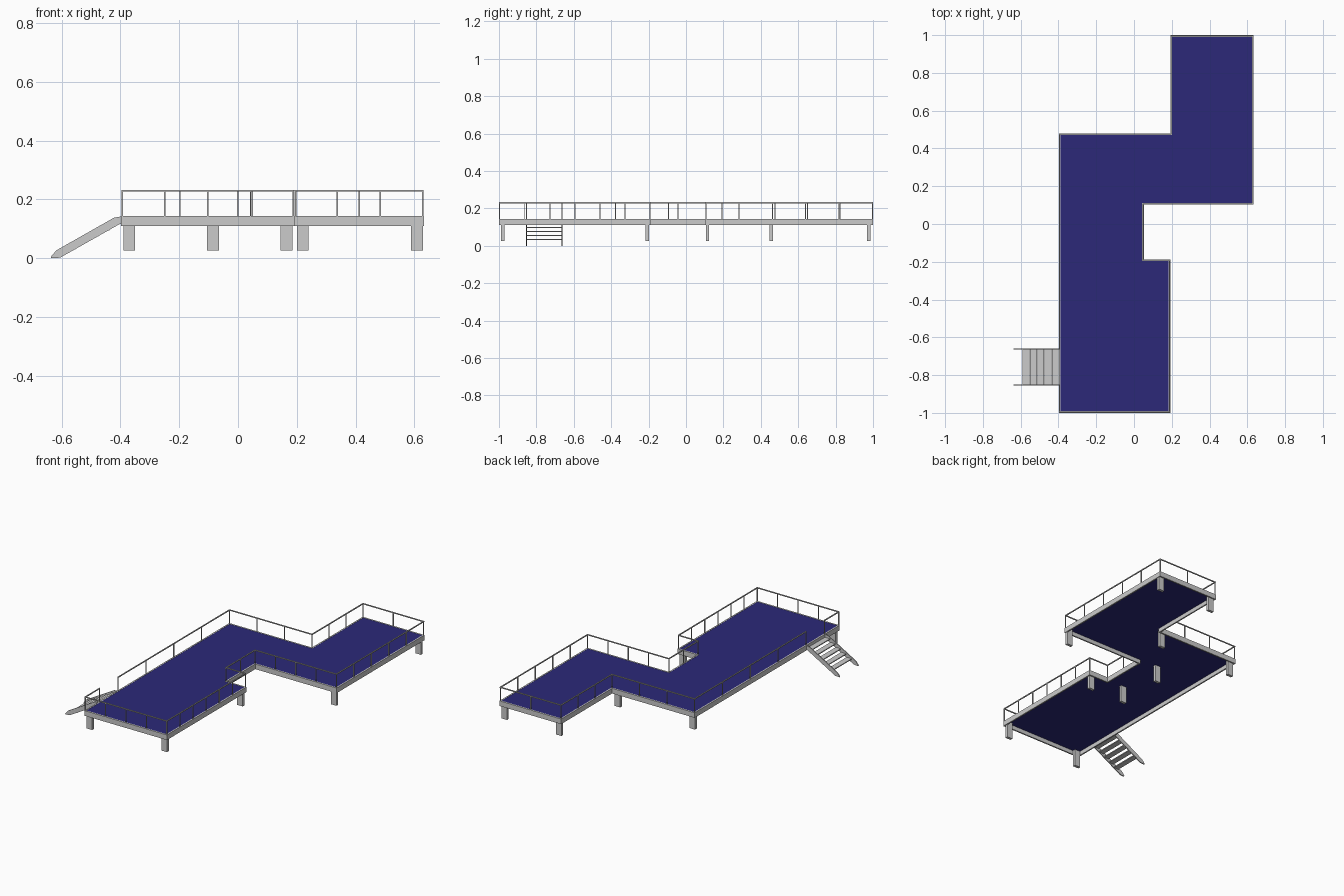
import bpy, bmesh
from mathutils import Vector

if "Cube" in bpy.data.objects:
    bpy.data.objects.remove(bpy.data.objects["Cube"])

# Deck outline, counter-clockwise
OUT = [Vector(p) for p in [(-.398, -1), (.192, -1), (.192, -.188), (.052, -.188), (.052, .102),
                           (.633, .102), (.633, 1), (.192, 1), (.192, .48), (-.398, .48)]]
STAIR_Y = (-.852, -.662)


def inset(pts, d):
    """Move every edge of a right-angled outline inwards by d."""
    res = []
    for i, p in enumerate(pts):
        a = (p - pts[i - 1]).normalized()
        b = (pts[(i + 1) % len(pts)] - p).normalized()
        res.append(p + d * (Vector((-a.y, a.x)) + Vector((-b.y, b.x))))
    return res


def finish(name, bm, mat=None):
    bmesh.ops.recalc_face_normals(bm, faces=bm.faces)
    me = bpy.data.meshes.new(name)
    bm.to_mesh(me)
    bm.free()
    ob = bpy.data.objects.new(name, me)
    bpy.context.collection.objects.link(ob)
    if mat:
        me.materials.append(mat)
    return ob


def add_box(bm, lo, hi):
    vs = bmesh.ops.create_cube(bm, size=1)['verts']
    for v in vs:
        v.co = Vector([(lo[k] + hi[k]) / 2 + v.co[k] * (hi[k] - lo[k]) for k in range(3)])


def prism(name, pts, offset, mat=None):
    """Extrude a closed 3D polygon along offset."""
    bm = bmesh.new()
    f = bm.faces.new([bm.verts.new(p) for p in pts])
    r = bmesh.ops.extrude_face_region(bm, geom=[f])
    bmesh.ops.translate(bm, vec=offset,
                        verts=[g for g in r['geom'] if isinstance(g, bmesh.types.BMVert)])
    return finish(name, bm, mat)


# Blue deck surface
blue = bpy.data.materials.new("deck_blue")
blue.diffuse_color = (.025, .022, .19, 1)
blue.use_nodes = True
blue.node_tree.nodes["Principled BSDF"].inputs["Base Color"].default_value = blue.diffuse_color
prism("deck_surface", [(p.x, p.y, .136) for p in inset(OUT, .007)], (0, 0, .006), blue)

# Fascia frame around the deck
bm = bmesh.new()
loops = [[bm.verts.new((p.x, p.y, z)) for p in inset(OUT, d)]
         for d, z in [(0, .11), (0, .143), (.009, .143), (.009, .11)]]
n = len(OUT)
for k in range(4):
    A, B = loops[k], loops[(k + 1) % 4]
    for i in range(n):
        j = (i + 1) % n
        bm.faces.new((A[i], A[j], B[j], B[i]))
finish("fascia_frame", bm)

# Support legs
LEGS = [(-.37, -.98), (.165, -.98), (.165, -.207), (-.085, -.207), (-.085, .115), (.609, .115),
        (.609, .977), (.22, .977), (.165, .456), (-.37, .456)]
bm = bmesh.new()
for x, y in LEGS:
    add_box(bm, (x - .02, y - .009, .026), (x + .02, y + .009, .137))
finish("support_legs", bm)

# Railing: (start, end, segments) for each run, open at the stairs
c = inset(OUT, .004)
SEGS = [4, 6, 1, 2, 4, 5, 2, 3, 3]
runs = [(c[i], c[i + 1], s) for i, s in enumerate(SEGS)]
runs += [(c[9], Vector((c[9].x, STAIR_Y[1])), 4), (Vector((c[0].x, STAIR_Y[0])), c[0], 1)]
posts, rails = bmesh.new(), bmesh.new()
R, T = .0025, .003
done = set()
for a, b, s in runs:
    for k in range(s + 1):
        p = a.lerp(b, k / s)
        key = (round(p.x, 3), round(p.y, 3))
        if key not in done:
            done.add(key)
            add_box(posts, (p.x - R, p.y - R, .138), (p.x + R, p.y + R, .229))
    add_box(rails, (min(a.x, b.x) - T, min(a.y, b.y) - T, .227),
            (max(a.x, b.x) + T, max(a.y, b.y) + T, .233))
finish("railing_posts", posts)
finish("hand_rails", rails)

# Stair stringers
SIDE = [(-.398, .142), (-.422, .138), (-.618, .027), (-.637, .005), (-.635, 0), (-.605, .002),
        (-.398, .119)]
for name, y in zip(("stair_stringer_front", "stair_stringer_back"), STAIR_Y):
    prism(name, [(x, y - .003, z) for x, z in SIDE], (0, .006, 0))

# Stair treads
bm = bmesh.new()
for k in range(5):
    x, z = -.571 + .0388 * k, .033 + .0217 * k
    add_box(bm, (x - .018, STAIR_Y[0], z - .003), (x + .018, STAIR_Y[1], z + .003))
finish("stair_treads", bm)
